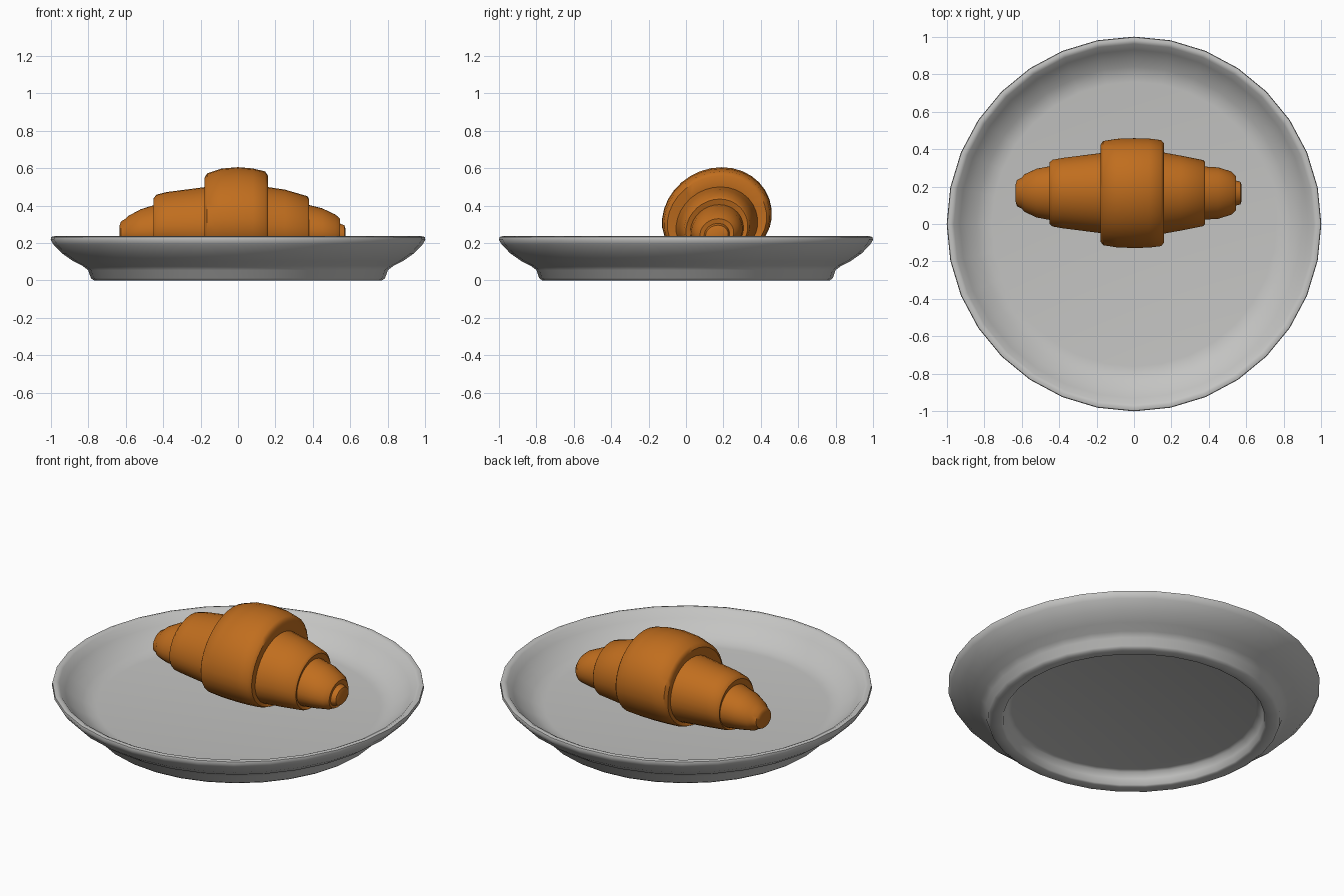
import bpy, bmesh, math


def material(name, rgb):
    m = bpy.data.materials.new(name)
    m.diffuse_color = (*rgb, 1)
    return m


def loft(name, rings, mat, angle):
    """Skin a list of closed rings, cap both ends and smooth it."""
    bm = bmesh.new()
    loops = [[bm.verts.new(p) for p in ring] for ring in rings]
    n = len(loops[0])
    for a, b in zip(loops, loops[1:]):
        for i in range(n):
            j = (i + 1) % n
            bm.faces.new((a[i], a[j], b[j], b[i]))
    bm.faces.new(loops[0])
    bm.faces.new(loops[-1])
    bmesh.ops.recalc_face_normals(bm, faces=bm.faces[:])
    me = bpy.data.meshes.new(name)
    bm.to_mesh(me)
    bm.free()
    me.materials.append(mat)
    ob = bpy.data.objects.new(name, me)
    bpy.context.collection.objects.link(ob)
    bpy.ops.object.select_all(action='DESELECT')
    ob.select_set(True)
    bpy.context.view_layer.objects.active = ob
    bpy.ops.object.shade_smooth_by_angle(angle=math.radians(angle))
    return ob


ceramic = material("grey_ceramic", (0.55, 0.55, 0.54))
pastry = material("golden_pastry", (0.53, 0.155, 0.013))

# Plate: (radius, height) from the recessed underside, over the rim, to the floor
FLOOR = 0.10
plate_profile = [
    (0.66, 0.078), (0.68, 0.072), (0.695, 0.04), (0.705, 0.006), (0.715, 0.0),
    (0.768, 0.0), (0.785, 0.012), (0.80, 0.055), (0.83, 0.078), (0.88, 0.103),
    (0.94, 0.145), (0.985, 0.192), (1.0, 0.217), (0.997, 0.232), (0.98, 0.237),
    (0.962, 0.228), (0.93, 0.19), (0.89, 0.155), (0.84, 0.122), (0.80, 0.105),
    (0.76, FLOOR)]
SIDES = 32
plate_rings = [[(r * math.cos(2 * math.pi * i / SIDES),
                 r * math.sin(2 * math.pi * i / SIDES), z) for i in range(SIDES)]
               for r, z in plate_profile]
loft("plate", plate_rings, ceramic, 60)

# Croissant: (x, half width, top height, bottom height) with a step at each wrap
sections = [
    (-0.632, 0.045, 0.295, 0.22), (-0.625, 0.07, 0.315, 0.20),
    (-0.60, 0.082, 0.33, 0.19), (-0.585, 0.10, 0.345, 0.18),
    (-0.52, 0.13, 0.38, 0.17), (-0.44, 0.145, 0.405, 0.16),
    (-0.45, 0.165, 0.44, 0.15), (-0.435, 0.178, 0.458, 0.145),
    (-0.38, 0.188, 0.472, 0.14), (-0.165, 0.215, 0.50, 0.12),
    (-0.178, 0.26, 0.55, 0.105), (-0.165, 0.278, 0.572, 0.1),
    (-0.09, 0.29, 0.597, 0.096), (0.0, 0.293, 0.605, 0.094),
    (0.08, 0.291, 0.598, 0.096), (0.145, 0.283, 0.582, 0.1),
    (0.16, 0.265, 0.56, 0.105), (0.15, 0.218, 0.50, 0.115),
    (0.25, 0.20, 0.485, 0.12), (0.37, 0.176, 0.45, 0.13),
    (0.38, 0.165, 0.435, 0.135), (0.37, 0.142, 0.405, 0.15),
    (0.45, 0.137, 0.385, 0.16), (0.52, 0.115, 0.352, 0.17),
    (0.545, 0.09, 0.33, 0.18), (0.54, 0.068, 0.305, 0.19),
    (0.568, 0.06, 0.295, 0.20), (0.574, 0.045, 0.275, 0.215)]


def croissant_ring(x, half, top, bottom, n=32):
    """Egg-shaped section, widest below the middle and leaning backwards."""
    mid = bottom + (top - bottom) * 0.46
    ring = []
    for i in range(n):
        a = 2 * math.pi * i / n
        c, s = math.cos(a), math.sin(a)
        z = mid + s * ((top - mid) if s > 0 else (mid - bottom))
        y = 0.165 + half * c + 0.09 * half * s
        ring.append((x, y, max(z, FLOOR - 0.003)))
    return ring


loft("croissant", [croissant_ring(*s) for s in sections], pastry, 45)
